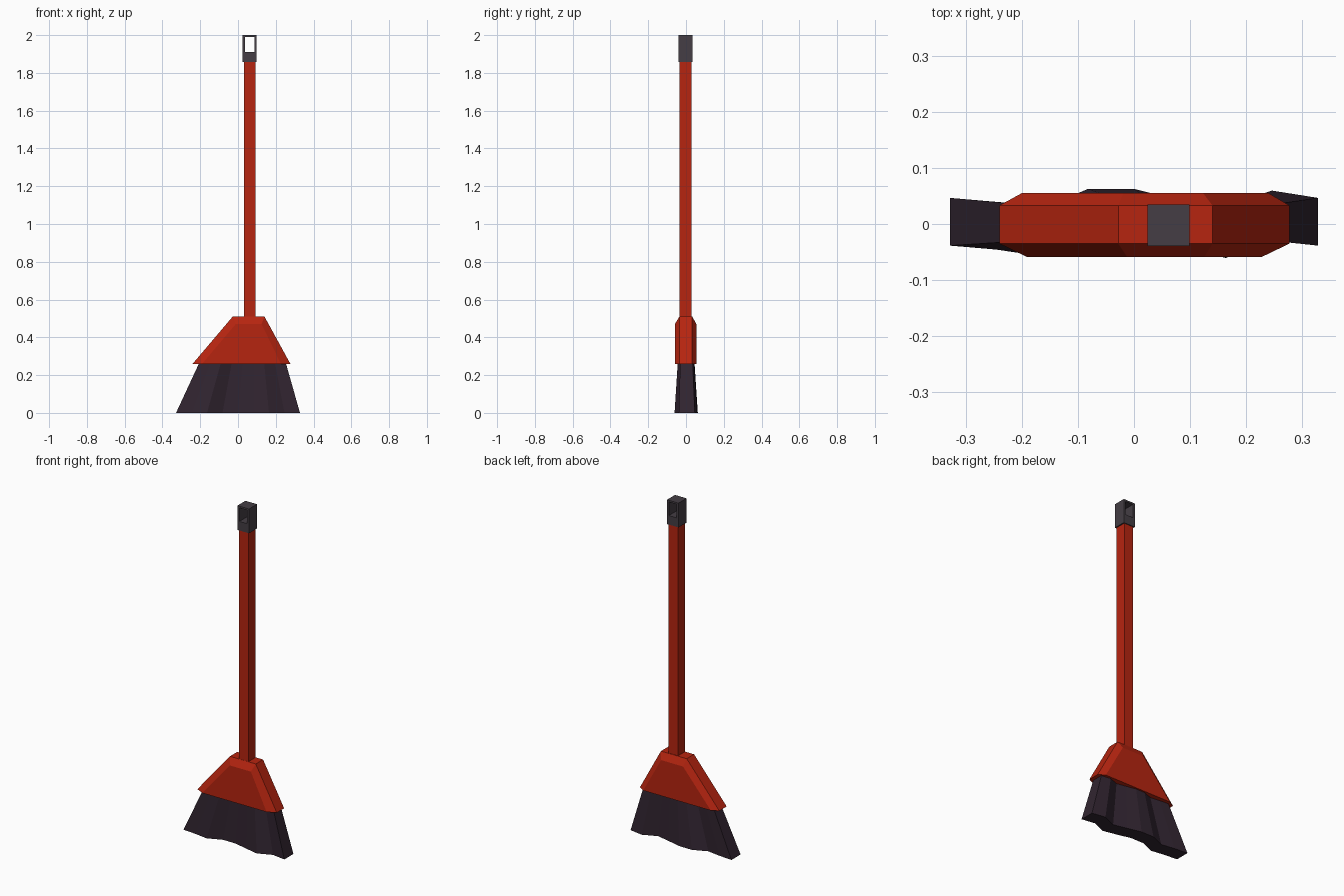
import bpy

if "Cube" in bpy.data.objects:
    bpy.data.objects.remove(bpy.data.objects["Cube"])


def material(name, rgb):
    m = bpy.data.materials.new(name)
    m.diffuse_color = (*rgb, 1)
    m.use_nodes = True
    m.node_tree.nodes["Principled BSDF"].inputs["Base Color"].default_value = m.diffuse_color
    return m


RED = material("red plastic", (0.47, 0.018, 0.005))
GREY = material("dark grey plastic", (0.058, 0.048, 0.058))
BRISTLE = material("dark bristle", (0.031, 0.018, 0.030))


def build(name, verts, faces, mat):
    me = bpy.data.meshes.new(name)
    me.from_pydata(verts, [], faces)
    me.materials.append(mat)
    ob = bpy.data.objects.new(name, me)
    bpy.context.collection.objects.link(ob)
    # consistent outward normals
    import bmesh
    bm = bmesh.new()
    bm.from_mesh(me)
    bmesh.ops.recalc_face_normals(bm, faces=bm.faces)
    bm.to_mesh(me)
    bm.free()
    return ob


def sides(n, a=0, b=None):
    """Quads joining two rings of n vertices starting at a and b."""
    b = a + n if b is None else b
    return [(a + i, a + (i + 1) % n, b + (i + 1) % n, b + i) for i in range(n)]


def rect(x0, x1, z0, z1, y):
    return [(x0, y, z0), (x1, y, z0), (x1, y, z1), (x0, y, z1)]


# square pole
pole = rect(0.031, 0.092, 0.50, 1.87, -0.034) + rect(0.031, 0.092, 0.50, 1.87, 0.030)
build("pole", pole, sides(4) + [(0, 1, 2, 3), (4, 5, 6, 7)], RED)

# hanging cap: rectangular frame with a slot running front to back
cap = []
for y in (-0.039, 0.035):
    cap += rect(0.024, 0.099, 1.857, 2.0, y) + rect(0.036, 0.087, 1.91, 1.99, y)
build("hanging_cap", cap,
      sides(4, 0, 4) + sides(4, 8, 12) + sides(4, 0, 8) + sides(4, 4, 12), GREY)

# head: bevelled trapezoid block, octagonal at the base
def octagon(x0, x1, fx0, fx1, bx0, bx1, z_side, z_face):
    return [(x0, -0.035, z_side), (fx0, -0.059, z_face), (fx1, -0.059, z_face),
            (x1, -0.035, z_side), (x1, 0.033, z_side), (bx1, 0.055, z_face),
            (bx0, 0.055, z_face), (x0, 0.033, z_side)]


head = octagon(-0.24, 0.277, -0.19, 0.227, -0.20, 0.24, 0.26, 0.26)
head += octagon(-0.028, 0.14, -0.012, 0.125, -0.019, 0.123, 0.51, 0.47)
build("broom_head", head,
      sides(8) + [tuple(range(8)), (8, 11, 12, 15), (8, 9, 10, 11), (12, 13, 14, 15)], RED)

# bristles: flared skirt whose lower edge waves front to back
wave = [0.004, -0.003, -0.015, 0.020, 0.020, 0.0, -0.018, 0.017, 0.004]
n = len(wave)


def bristle_ring(x0, x1, half, amount, z):
    front = [(x0 + (x1 - x0) * i / (n - 1), w * amount - half, z)
             for i, w in enumerate(wave)]
    back = [(x, y + 2 * half, z) for x, y, z in reversed(front)]
    return front + back


skirt = bristle_ring(-0.328, 0.328, 0.0425, 1.0, 0.0)
skirt += bristle_ring(-0.205, 0.253, 0.033, 0.6, 0.265)
caps = [(o + i, o + i + 1, o + 2 * n - 2 - i, o + 2 * n - 1 - i)
        for o in (0, 2 * n) for i in range(n - 1)]
build("bristles", skirt, sides(2 * n) + caps, BRISTLE)
